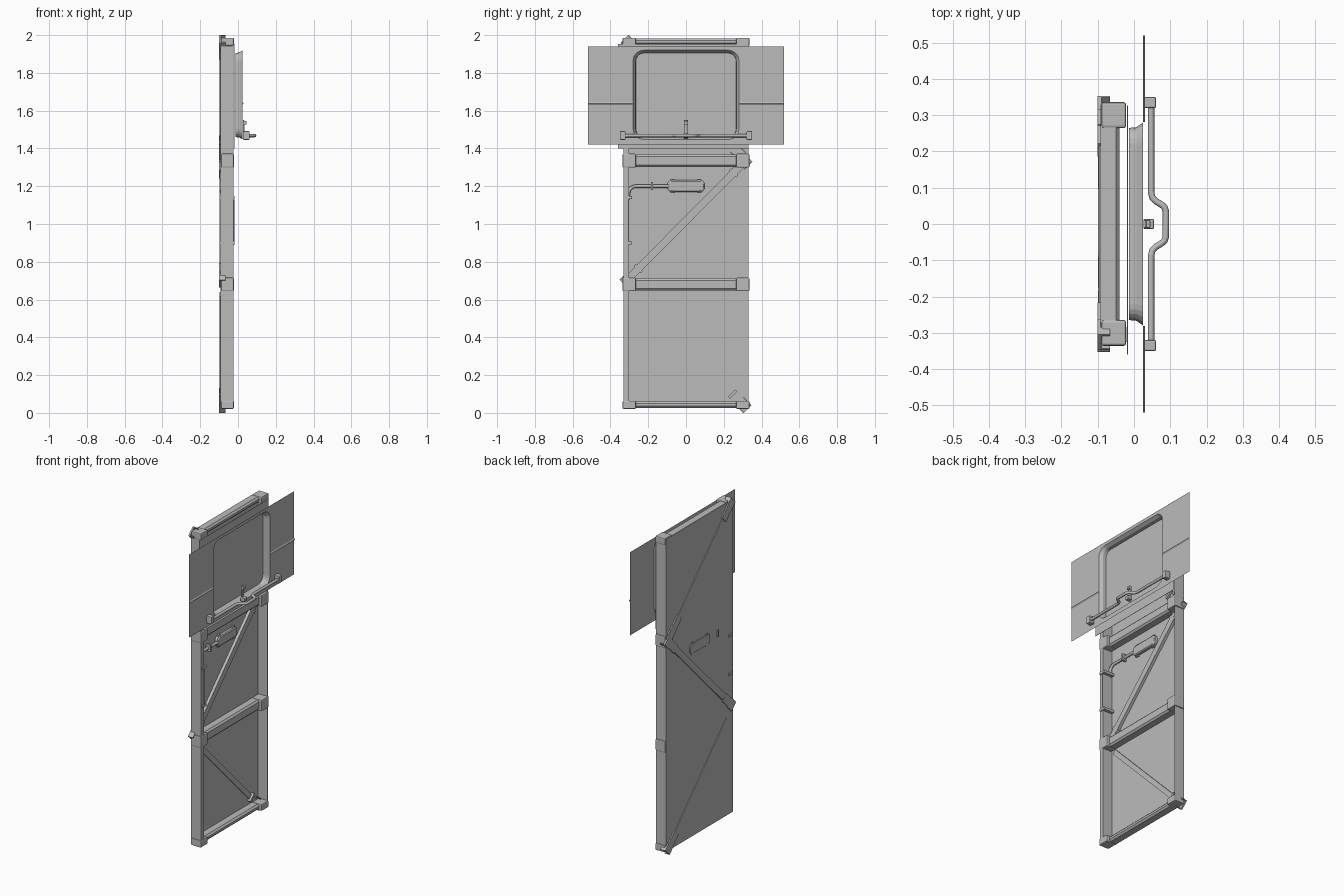
import bpy, bmesh, math
from mathutils import Vector, Matrix

cube = bpy.data.objects.get("Cube")
if cube:
    bpy.data.objects.remove(cube, do_unlink=True)

grey = bpy.data.materials.new("plain_grey")
grey.use_nodes = True
colour = (0.5, 0.5, 0.5, 1)
grey.diffuse_color = colour
grey.node_tree.nodes["Principled BSDF"].inputs["Base Color"].default_value = colour


def finish(name, bm):
    bmesh.ops.recalc_face_normals(bm, faces=bm.faces)
    mesh = bpy.data.meshes.new(name)
    bm.to_mesh(mesh)
    bm.free()
    mesh.materials.append(grey)
    obj = bpy.data.objects.new(name, mesh)
    bpy.context.collection.objects.link(obj)
    return obj


def box(name, xs, ys, zs, bevel=0, tilt=None):
    """Box from ranges; tilt turns it about x through a pivot."""
    bm = bmesh.new()
    bmesh.ops.create_cube(bm, size=1)
    for v in bm.verts:
        v.co = [r[0] + (c + 0.5) * (r[1] - r[0]) for c, r in zip(v.co, (xs, ys, zs))]
    if bevel:
        bmesh.ops.bevel(bm, geom=bm.edges[:], offset=bevel, segments=2,
                        affect='EDGES', profile=0.5)
    if tilt:
        pivot, angle = tilt
        bm.transform(Matrix.Translation(pivot) @ Matrix.Rotation(angle, 4, 'X'))
    return finish(name, bm)


def extrude_y(name, profile, y0, y1):
    """Extrude an x-z profile along y."""
    bm = bmesh.new()
    face = bm.faces.new([bm.verts.new((x, y0, z)) for x, z in profile])
    geo = bmesh.ops.extrude_face_region(bm, geom=[face])["geom"]
    moved = [v for v in geo if isinstance(v, bmesh.types.BMVert)]
    bmesh.ops.translate(bm, verts=moved, vec=(0, y1 - y0, 0))
    if face.is_valid and not any(f is face for f in bm.faces):
        bm.faces.new(face.verts)
    return finish(name, bm)


def ring(bm, x, hy, z0, z1, r, seg=5):
    """Rounded rectangle of vertices facing x."""
    verts = []
    corners = ((hy - r, z1 - r), (r - hy, z1 - r), (r - hy, z0 + r), (hy - r, z0 + r))
    for i, (y, z) in enumerate(corners):
        for k in range(seg + 1):
            a = math.pi / 2 * (i + k / seg)
            verts.append(bm.verts.new((x, y + r * math.cos(a), z + r * math.sin(a))))
    return verts


def bridge(bm, a, b):
    for i in range(len(a)):
        j = (i + 1) % len(a)
        bm.faces.new((a[i], a[j], b[j], b[i]))


def tube(name, points, radius):
    curve = bpy.data.curves.new(name, 'CURVE')
    curve.dimensions = '3D'
    curve.bevel_depth = radius
    curve.bevel_resolution = 2
    curve.use_fill_caps = True
    spline = curve.splines.new('POLY')
    spline.points.add(len(points) - 1)
    for p, co in zip(spline.points, points):
        p.co = (*co, 1)
    temp = bpy.data.objects.new(name, curve)
    bpy.context.collection.objects.link(temp)
    bpy.context.view_layer.update()
    mesh = bpy.data.meshes.new_from_object(
        temp.evaluated_get(bpy.context.evaluated_depsgraph_get()))
    bpy.data.objects.remove(temp)
    mesh.materials.clear()
    mesh.materials.append(grey)
    mesh.shade_smooth()
    obj = bpy.data.objects.new(name, mesh)
    bpy.context.collection.objects.link(obj)
    return obj


BACK, FRONT, SIDE = -0.093, -0.024, 0.33

# Door panel with its side flange, post and closed ends
box("door_panel", (BACK, BACK + 0.003), (-SIDE, SIDE), (0.025, 1.98))
box("side_flange", (BACK, FRONT), (SIDE - 0.003, SIDE), (0.025, 1.98))
box("side_post", (BACK, FRONT), (-SIDE, -0.303), (0.025, 1.98))

# Cross rails with end brackets
for name, z0, z1 in (("bottom", 0.025, 0.06), ("lower", 0.648, 0.712),
                     ("upper", 1.302, 1.368), ("top", 1.947, 1.982)):
    c = 0.011
    extrude_y(name + "_rail", [(BACK + 0.001, z0), (-0.05, z0), (-0.04, z0 + c),
                               (-0.04, z1 - c), (-0.05, z1), (BACK + 0.001, z1)],
              -0.3, 0.32)
    for side, sign in (("left", 1), ("right", -1)):
        ys = sorted((sign * 0.265, sign * 0.336))
        box(f"{name}_rail_bracket_{side}", (-0.09, -0.022), ys,
            (z0 - 0.004, z1 + 0.004), 0.006)


# Diagonal braces with channel clamps at their ends
def brace(name, a, b, half, xs, clamp_a, clamp_b):
    a, b = Vector((0, *a)), Vector((0, *b))
    d = b - a
    angle = math.atan2(d.z, d.y)
    box(name, xs, (0, d.length), (-half, half), 0, (a, angle))
    for tag, on, point, turn in (("start", clamp_a, a, angle),
                                 ("end", clamp_b, b, angle + math.pi)):
        if not on:
            continue
        box(f"{name}_clamp_{tag}", (-0.1, -0.09), (-0.03, 0.1), (-0.026, 0.026),
            0, (point, turn))
        for s in (-1, 1):
            zs = sorted((s * 0.025, s * 0.03))
            box(f"{name}_fin_{tag}", (-0.1, -0.066), (-0.03, 0.03), zs, 0, (point, turn))
        box(f"{name}_strap_{tag}", (-0.1, -0.07), (0.075, 0.09), (-0.027, 0.027),
            0, (point, turn))


brace("top_brace", (-0.305, 1.959), (0.275, 1.38), 0.015, (-0.097, -0.083), True, True)
brace("middle_brace", (0.31, 1.33), (-0.31, 0.705), 0.02, (-0.099, -0.072), True, True)
brace("bottom_brace", (-0.275, 0.63), (0.305, 0.041), 0.015, (-0.097, -0.083), False, True)

# Latch housing with tabs
bm = bmesh.new()
loops = [ring(bm, x, h, z0, z1, 0.02) for x, h, z0, z1 in
         ((-0.099, 0.098, 1.17, 1.232), (-0.075, 0.098, 1.17, 1.232),
          (-0.07, 0.092, 1.176, 1.226))]
bridge(bm, loops[0], loops[1])
bridge(bm, loops[1], loops[2])
bm.faces.new(loops[0])
bm.faces.new(loops[2])
finish("latch_housing", bm)
for y in (-0.07, 0.07):
    box("latch_tab", (-0.097, -0.08), (y - 0.012, y + 0.012), (1.163, 1.239))

# Cable conduit with clips
bend = [(-0.078, -0.265 - 0.04 * math.sin(t * math.pi / 10),
         1.16 + 0.04 * math.cos(t * math.pi / 10)) for t in range(6)]
tube("conduit", [(-0.078, -0.09, 1.2)] + bend + [(-0.078, -0.305, 1.13)], 0.009)
tube("cable", [(-0.022, -0.305, 1.13), (-0.022, -0.305, 0.89)], 0.003)
box("conduit_clip", (-0.099, -0.06), (-0.186, -0.174), (1.18, 1.222))
for z in (1.14, 0.9):
    box("post_clip", (-0.099, -0.018), (-0.325, -0.285), (z - 0.008, z + 0.008))

# Backing plate behind the outer sheet
box("backing_plate", (-0.019, -0.017), (-0.36, 0.327), (1.4, 1.953))

# Outer sheet with a pressed window recess
bm = bmesh.new()
loops = [ring(bm, *args) for args in
         ((0.025, 0.52, 1.42, 1.94, 0.0005), (0.025, 0.28, 1.448, 1.92, 0.055),
          (0.007, 0.267, 1.458, 1.908, 0.045), (-0.014, 0.265, 1.46, 1.905, 0.043))]
for a, b in zip(loops, loops[1:]):
    bridge(bm, a, b)
bm.faces.new(loops[-1])
finish("outer_sheet", bm)
for y0, y1 in ((-0.52, -0.282), (0.282, 0.52)):
    extrude_y("sheet_crease", [(0.0245, 1.63), (0.03, 1.638), (0.0245, 1.646)], y0, y1)

# Handlebar, bent outward in the middle, with end blocks
half = [(0.088, 0.0), (0.088, 0.035), (0.084, 0.047), (0.075, 0.054),
        (0.06, 0.063), (0.051, 0.072), (0.047, 0.088), (0.047, 0.335)]
path = [(x, -y, 1.468) for x, y in reversed(half)] + [(x, y, 1.468) for x, y in half[1:]]
tube("handlebar", path, 0.009)
for s in (-1, 1):
    ys = sorted((s * 0.32, s * 0.35))
    box("handlebar_block", (0.026, 0.061), ys, (1.446, 1.492), 0.004)

# Centre catch
box("catch_post", (0.026, 0.034), (-0.011, 0.011), (1.45, 1.55), 0.003)
box("catch_hook", (0.03, 0.045), (-0.011, 0.011), (1.526, 1.546), 0.003)
box("catch_foot", (0.026, 0.055), (-0.014, 0.014), (1.456, 1.48), 0.004)
